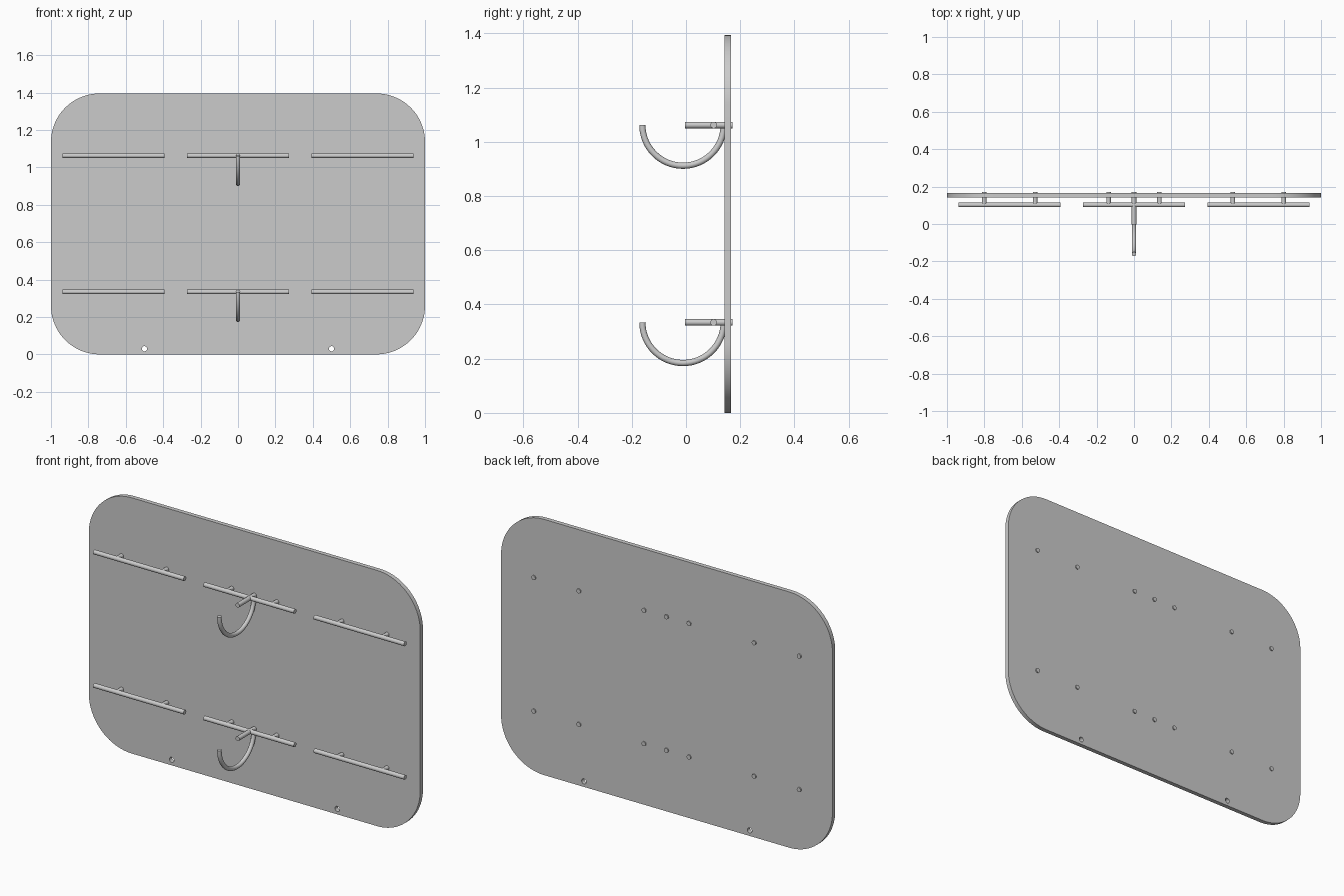
import bpy
from math import sin, cos, pi, radians

if "Cube" in bpy.data.objects:
    bpy.data.objects.remove(bpy.data.objects["Cube"])

WIDTH, HEIGHT, CORNER = 2.0, 1.395, 0.26
PANEL_Y, PANEL_T = 0.154, 0.024
ROD_R = 0.0122
ROD_Y, BACK_Y = 0.102, 0.172


def arc(cx, cy, r, a0, a1, n):
    return [(cx + r * cos(a0 + (a1 - a0) * i / n),
             cy + r * sin(a0 + (a1 - a0) * i / n)) for i in range(n + 1)]


def add_spline(curve, pts, cyclic):
    s = curve.splines.new('POLY')
    s.points.add(len(pts) - 1)
    for p, co in zip(s.points, pts):
        p.co = (*co, 1.0)
    s.use_cyclic_u = cyclic


def finish(name, curve, loc=(0, 0, 0), rot=(0, 0, 0)):
    obj = bpy.data.objects.new(name, curve)
    obj.location, obj.rotation_euler = loc, rot
    bpy.context.collection.objects.link(obj)
    bpy.ops.object.select_all(action='DESELECT')
    obj.select_set(True)
    bpy.context.view_layer.objects.active = obj
    bpy.ops.object.convert(target='MESH')
    bpy.ops.object.shade_smooth_by_angle(angle=radians(35))


def tube(name, pts, radius=ROD_R):
    c = bpy.data.curves.new(name, 'CURVE')
    c.dimensions = '3D'
    c.bevel_depth, c.bevel_resolution = radius, 6
    c.use_fill_caps = True
    add_spline(c, pts, False)
    finish(name, c)


# Back panel: rounded rectangle with two mounting holes
panel = bpy.data.curves.new("back_panel", 'CURVE')
panel.dimensions, panel.fill_mode = '2D', 'BOTH'
panel.extrude = PANEL_T / 2
outline = []
dx = WIDTH / 2 - CORNER
corners = [(dx, HEIGHT - CORNER), (-dx, HEIGHT - CORNER), (-dx, CORNER), (dx, CORNER)]
for k, (cx, cz) in enumerate(corners):
    outline += arc(cx, cz, CORNER, k * pi / 2, (k + 1) * pi / 2, 20)
add_spline(panel, [(x, z, 0) for x, z in outline], True)
for x in (-0.5, 0.5):
    add_spline(panel, [(px, pz, 0) for px, pz in arc(x, 0.03, 0.014, 0, 2 * pi, 24)[:-1]], True)
finish("back_panel", panel, (0, PANEL_Y, 0), (pi / 2, 0, 0))

# Two identical rows of rails, pegs and a hook
for row, z in (("lower", 0.334), ("upper", 1.062)):
    for side, x in (("left", -0.665), ("middle", 0.0), ("right", 0.665)):
        tube(f"{row}_{side}_rail", [(x - 0.273, ROD_Y, z), (x + 0.273, ROD_Y, z)])
        for end in (-1, 1):
            px = x + end * 0.136
            tube(f"{row}_{side}_peg", [(px, ROD_Y, z), (px, BACK_Y, z)])
    # Long central peg and the half-round hook below it
    tube(f"{row}_center_peg", [(0, -0.004, z), (0, BACK_Y, z)])
    tube(f"{row}_hook", [(0, y, hz) for y, hz in arc(-0.011, z, 0.15, pi, 2 * pi, 32)], 0.0115)
